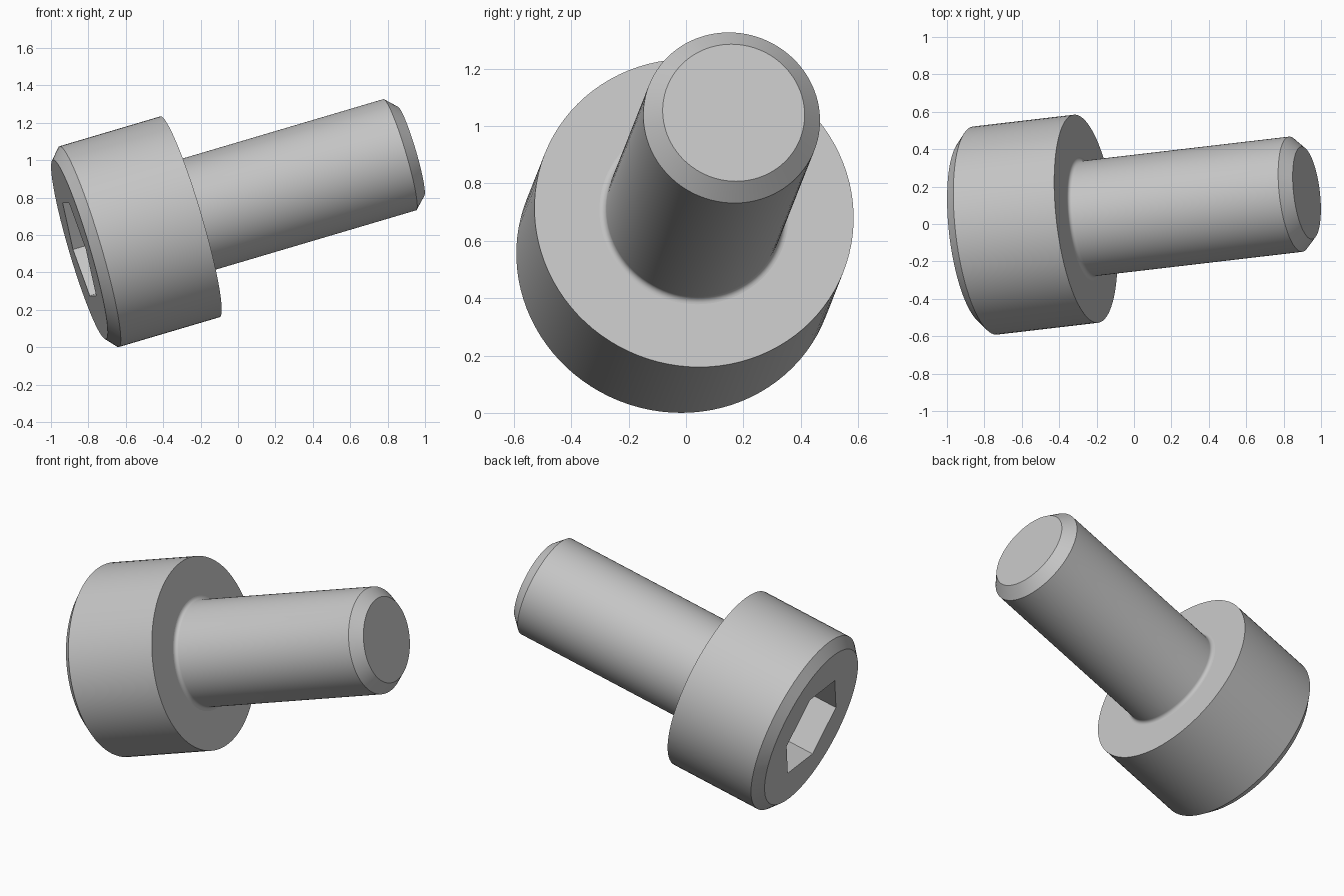
import bpy, bmesh, math
from mathutils import Vector, Matrix

SEGMENTS = 96
APOTHEM = 0.258          # half the socket width across flats

if "Cube" in bpy.data.objects:
    bpy.data.objects.remove(bpy.data.objects["Cube"])

steel = bpy.data.materials.new("steel grey")
steel.use_nodes = True
grey = (0.56, 0.56, 0.56, 1)
steel.diffuse_color = grey
steel.node_tree.nodes["Principled BSDF"].inputs["Base Color"].default_value = grey

# Tilted frame: local z runs along the screw, origin under the head
axis = Vector((0.953, 0.1115, 0.282)).normalized()
side = Vector((0, 0, 1)).cross(axis).normalized()
frame = Matrix((side, axis.cross(side), axis)).transposed().to_4x4()
frame.translation = (-0.257, 0.028, 0.697)


def circle(radius):
    return lambda angle: radius


def hexagon(angle):
    """Distance from the centre to a hexagon's outline."""
    return APOTHEM / math.cos(angle % (math.pi / 3) - math.pi / 6)


def loft(name, rings, cap_start=True, cap_end=True):
    """Join rings of (outline, height) into one skinned part."""
    bm = bmesh.new()
    loops = []
    for outline, height in rings:
        loop = []
        for i in range(SEGMENTS):
            a = math.tau * i / SEGMENTS
            r = outline(a)
            loop.append(bm.verts.new((r * math.cos(a), r * math.sin(a), height)))
        loops.append(loop)
    for low, high in zip(loops, loops[1:]):
        for i in range(SEGMENTS):
            j = (i + 1) % SEGMENTS
            bm.faces.new((low[i], low[j], high[j], high[i]))
    if cap_start:
        bm.faces.new(loops[0][::-1])
    if cap_end:
        bm.faces.new(loops[-1])
    mesh = bpy.data.meshes.new(name)
    bm.to_mesh(mesh)
    bm.free()
    mesh.materials.append(steel)
    obj = bpy.data.objects.new(name, mesh)
    bpy.context.collection.objects.link(obj)
    obj.matrix_world = frame
    bpy.ops.object.select_all(action="DESELECT")
    obj.select_set(True)
    bpy.context.view_layer.objects.active = obj
    bpy.ops.object.shade_smooth_by_angle(angle=math.radians(30))
    return obj


# Head: socket floor, socket walls, front face, chamfer, side, underside
loft("head", [
    (hexagon, -0.33), (hexagon, -0.62),
    (circle(0.5), -0.62), (circle(0.56), -0.566), (circle(0.56), 0),
])

# Shank: small fillet under the head, straight body, chamfered tip
SHANK, FILLET = 0.31, 0.022
fillet = []
for step in range(7):
    t = step / 6 * math.pi / 2
    fillet.append((circle(SHANK + FILLET * (1 - math.sin(t))),
                   FILLET * (1 - math.cos(t))))
loft("shank", fillet + [(circle(SHANK), 1.177), (circle(0.249), 1.239)],
     cap_start=False)
